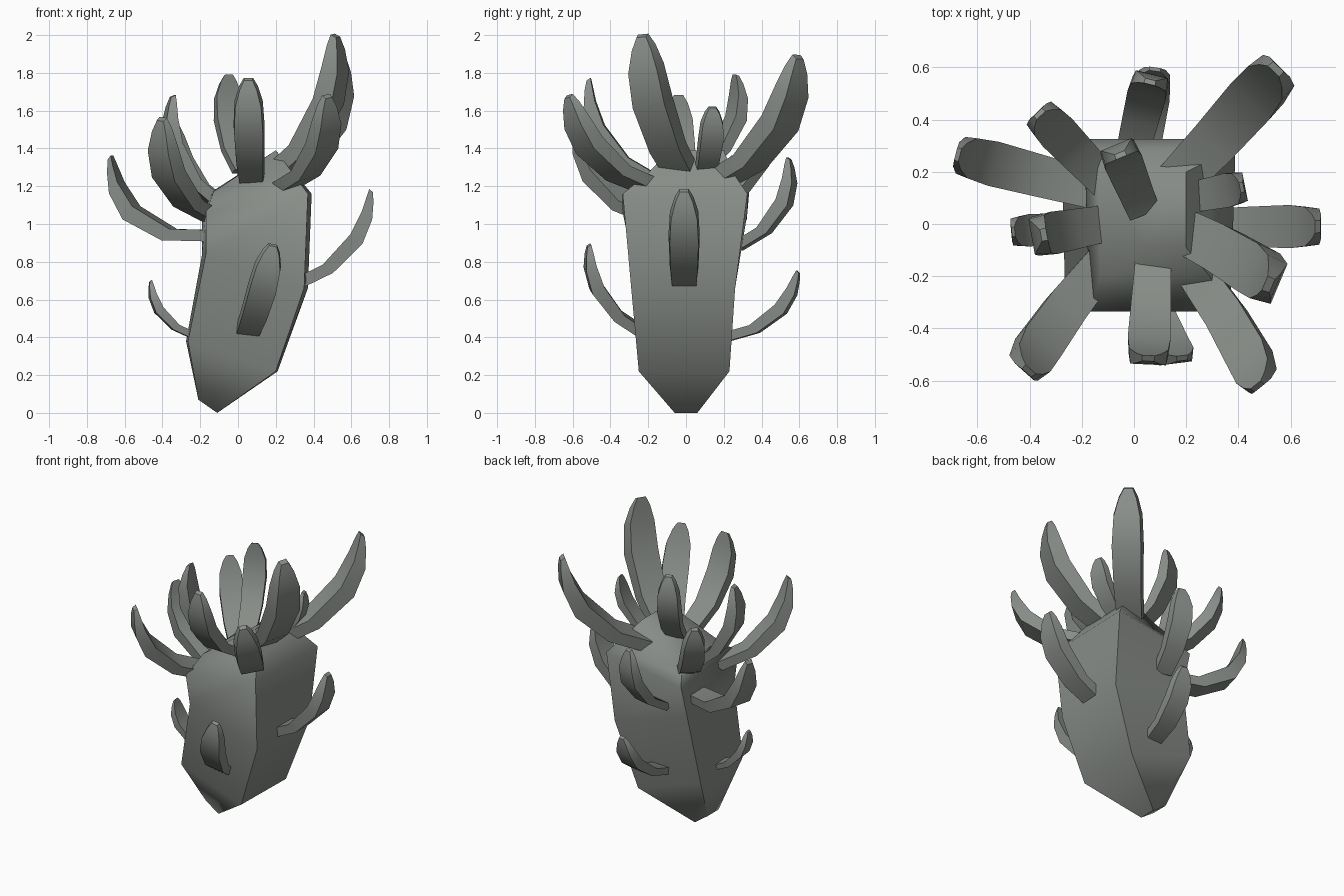
import bpy, bmesh, math
from mathutils import Vector

if "Cube" in bpy.data.objects:
    bpy.data.objects.remove(bpy.data.objects["Cube"])

mat = bpy.data.materials.new("grey_green")
mat.diffuse_color = (0.25, 0.27, 0.25, 1)
mat.use_nodes = True
mat.node_tree.nodes["Principled BSDF"].inputs["Base Color"].default_value = mat.diffuse_color


def loft(name, rings, angle):
    """Skin four-sided rings into a closed solid."""
    bm = bmesh.new()
    loops = [[bm.verts.new(p) for p in ring] for ring in rings]
    for a, b in zip(loops, loops[1:]):
        for i in range(4):
            j = (i + 1) % 4
            bm.faces.new((a[i], a[j], b[j], b[i]))
    bm.faces.new(loops[0])
    bm.faces.new(loops[-1])
    bmesh.ops.recalc_face_normals(bm, faces=bm.faces)
    mesh = bpy.data.meshes.new(name)
    bm.to_mesh(mesh)
    bm.free()
    ob = bpy.data.objects.new(name, mesh)
    bpy.context.collection.objects.link(ob)
    mesh.materials.append(mat)
    bpy.ops.object.select_all(action='DESELECT')
    ob.select_set(True)
    bpy.context.view_layer.objects.active = ob
    bpy.ops.object.shade_smooth_by_angle(angle=math.radians(angle))
    return ob


# Leaning four-sided trunk: left x, left z, right x, right z, front y, back y, back shift
sections = [
    (-0.21, 0.07, -0.11, 0.00, -0.06, 0.06, 0.00),
    (-0.265, 0.38, 0.20, 0.22, -0.25, 0.23, 0.01),
    (-0.17, 0.84, 0.35, 0.66, -0.29, 0.26, 0.02),
    (-0.17, 1.06, 0.37, 1.16, -0.335, 0.325, 0.02),
    (-0.13, 1.17, 0.29, 1.27, -0.20, 0.25, 0.01),
    (0.03, 1.28, 0.20, 1.39, -0.09, 0.20, 0.00),
]
loft("trunk", [[(xl, yf, zl), (xr, yf, zr), (xr + s, yb, zr), (xl - s, yb, zl)]
               for xl, zl, xr, zr, yf, yb, s in sections], 68)

# Leaf profile: along chord, outward bulge, width factor, half thickness factor
PROFILE = [(-0.12, -0.02, 0.88, 0.06), (0.20, 0.145, 1.0, 0.06),
           (0.57, 0.185, 1.08, 0.07), (0.80, 0.125, 0.98, 0.06),
           (0.93, 0.055, 0.65, 0.04), (1.0, 0.01, 0.32, 0.022)]


def leaf(name, root, tip, hook=1.0, facing=None):
    """Curved plank from root to tip, bulging outwards and down."""
    root, tip = Vector(root), Vector(tip)
    chord = tip - root
    length = chord.length
    along = chord.normalized()
    a = math.atan2(chord.y, chord.x) if facing is None else math.radians(facing)
    side = Vector((-math.sin(a), math.cos(a), 0))
    side = (side - along * side.dot(along)).normalized()
    out = side.cross(along)
    if out.z > 0:
        out = -out
    width = 0.03 + 0.08 * length
    rings = []
    for t, bulge, w, th in PROFILE:
        c = root + along * t * length + out * bulge * length * hook
        s, n = side * w * width, out * th * length
        rings.append([c + s * 0.92 + n, c - s * 0.92 + n, c - s - n, c + s - n])
    loft(name, rings, 30)


# Leaves: root, tip, strength of the hook and optional facing in degrees
leaves = [
    ((0.20, -0.03, 1.31), (0.51, -0.23, 2.00), 0.85, -20),
    ((0.02, 0.09, 1.33), (-0.05, 0.26, 1.79), 1.0),
    ((0.07, -0.20, 1.28), (0.055, -0.51, 1.77), 1.0),
    ((0.27, -0.24, 1.24), (0.47, -0.62, 1.68), 1.0, -42),
    ((-0.12, 0.00, 1.15), (-0.34, -0.04, 1.68), 1.0),
    ((-0.16, -0.20, 1.08), (-0.40, -0.56, 1.56), 1.1, 222),
    ((-0.19, 0.14, 0.97), (-0.67, 0.265, 1.36), 1.45),
    ((0.34, -0.01, 0.72), (0.70, -0.01, 1.18), 0.95),
    ((0.06, -0.25, 0.46), (0.185, -0.51, 0.89), 0.9, -90),
    ((-0.25, -0.01, 0.43), (-0.46, -0.03, 0.70), 1.0),
    ((0.20, 0.20, 1.28), (0.54, 0.59, 1.89), 1.0, 43),
    ((-0.14, 0.19, 1.15), (-0.36, 0.42, 1.56), 0.9),
    ((0.00, 0.30, 0.92), (0.06, 0.54, 1.35), 1.1),
    ((0.03, 0.25, 0.43), (0.08, 0.59, 0.75), 1.0),
    ((0.21, 0.10, 1.29), (0.41, 0.14, 1.62), 0.9),
]
for i, args in enumerate(leaves):
    leaf(f"leaf_{i + 1}", *args)
